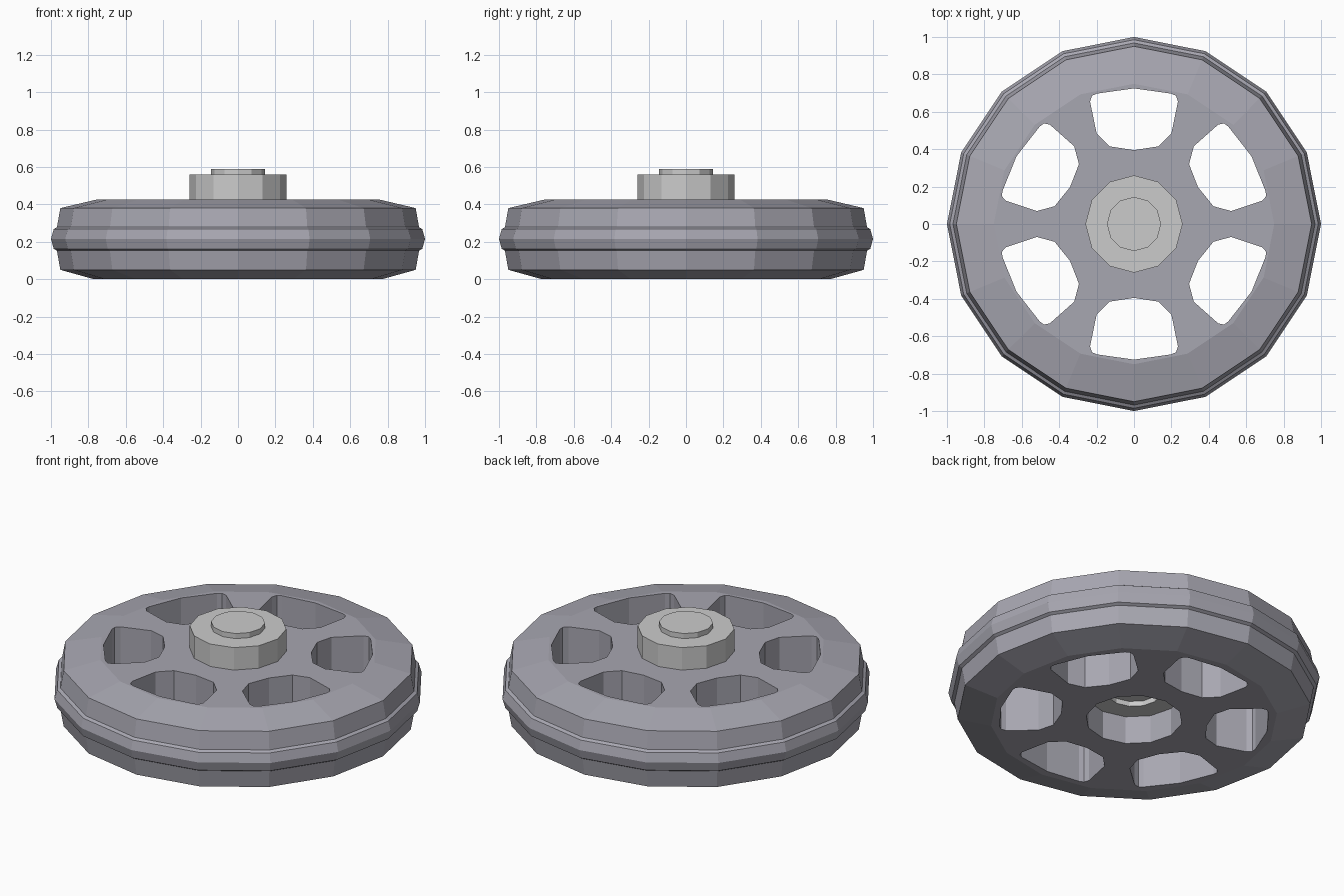
import bpy, bmesh
from math import cos, sin, pi, radians

if "Cube" in bpy.data.objects:
    bpy.data.objects.remove(bpy.data.objects["Cube"])


def new_object(name, bm, color=None):
    bmesh.ops.recalc_face_normals(bm, faces=bm.faces)
    mesh = bpy.data.meshes.new(name)
    bm.to_mesh(mesh)
    bm.free()
    obj = bpy.data.objects.new(name, mesh)
    bpy.context.collection.objects.link(obj)
    if color:
        mat = bpy.data.materials.new(name + "_color")
        mat.diffuse_color = color
        mat.use_nodes = True
        mat.node_tree.nodes["Principled BSDF"].inputs["Base Color"].default_value = mat.diffuse_color
        mesh.materials.append(mat)
    return obj


def lathe(bm, profile, sides):
    """Spin (radius, z) points into a closed solid with flat end caps."""
    rings = [[bm.verts.new((r * cos(2 * pi * i / sides), r * sin(2 * pi * i / sides), z))
              for i in range(sides)] for r, z in profile]
    for a, b in zip(rings, rings[1:]):
        for i in range(sides):
            j = (i + 1) % sides
            bm.faces.new((a[i], a[j], b[j], b[i]))
    bm.faces.new(rings[0])
    bm.faces.new(rings[-1])


def prism(bm, outline, z0, z1):
    low = [bm.verts.new((x, y, z0)) for x, y in outline]
    top = [bm.verts.new((x, y, z1)) for x, y in outline]
    n = len(outline)
    for i in range(n):
        j = (i + 1) % n
        bm.faces.new((low[i], low[j], top[j], top[i]))
    bm.faces.new(low)
    bm.faces.new(top)


# wheel body with a raised band around the rim
bm = bmesh.new()
lathe(bm, [(0.77, 0.0), (0.95, 0.05), (0.968, 0.152), (0.985, 0.162), (1.0, 0.215),
           (0.985, 0.268), (0.968, 0.278), (0.95, 0.38), (0.75, 0.427)], 16)
wheel = new_object("wheel_body", bm, (0.39, 0.385, 0.44, 1))

# cutter: six window openings and the centre bore
half = [(0.0, 0.395), (0.13, 0.415), (0.2, 0.485), (0.235, 0.655), (0.225, 0.685),
        (0.2, 0.697), (0.0, 0.725)]
outline = half + [(-x, y) for x, y in half[-2:0:-1]]
bm = bmesh.new()
for k in range(6):
    c, s = cos(radians(60 * k)), sin(radians(60 * k))
    prism(bm, [(x * c - y * s, x * s + y * c) for x, y in outline], -0.1, 0.6)
lathe(bm, [(0.26, -0.1), (0.26, 0.6)], 12)
cutter = new_object("opening_cutter", bm)
cutter.hide_render = True

mod = wheel.modifiers.new("openings", 'BOOLEAN')
mod.operation = 'DIFFERENCE'
mod.solver = 'EXACT'
mod.object = cutter
bpy.context.view_layer.update()
cut_mesh = bpy.data.meshes.new_from_object(
    wheel.evaluated_get(bpy.context.evaluated_depsgraph_get()))
wheel.modifiers.clear()
wheel.data = cut_mesh
bpy.data.objects.remove(cutter)

# hub with a raised cap above and a shallow socket below
bm = bmesh.new()
lathe(bm, [(0.145, 0.195), (0.145, 0.165), (0.26, 0.165), (0.26, 0.56),
           (0.145, 0.56), (0.145, 0.59)], 12)
new_object("hub", bm)
